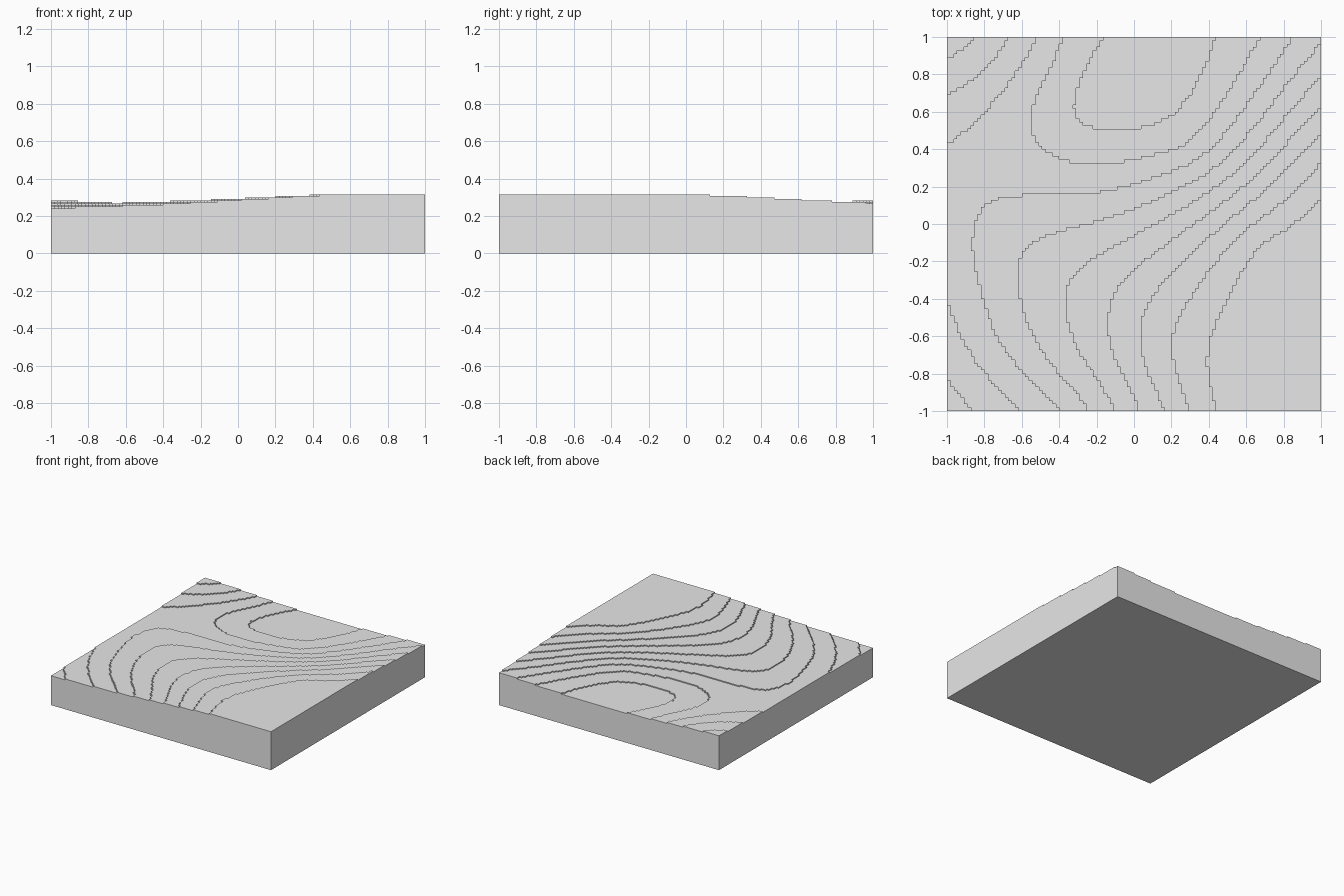
import bpy
import bmesh
import math

CELLS = 110       # terrain cells along each side
FLOOR = 0.241     # height of the lowest terrace
STEP = 0.0083     # rise of each terrace

# A few points along the edge of each terrace, lowest terrace first
CONTOURS = [
    [(-1, -.83), (-.86, -1), (-.16, 1), (-.31, .57), (.24, .62), (.43, 1)],
    [(-1, -.42), (-.83, -.76), (-.6, -1), (-.37, 1), (-.52, .44), (.28, .43), (.67, 1)],
    [(-1, .43), (-.8, .6), (-.52, 1), (-.4, -1), (-.72, -.63), (-.78, .11), (.16, .27), (.85, 1)],
    [(-1, .69), (-.67, 1), (-.24, -1), (-.43, -.77), (-.6, -.15), (1, .97)],
    [(-1, .88), (-.85, 1), (-.1, -1), (-.36, -.35), (1, .8)],
    [(.03, -1), (-.14, -.5), (1, .63)],
    [(.16, -1), (.03, -.6), (1, .48)],
    [(.3, -1), (.2, -.68), (1, .33)],
    [(.44, -1), (.39, -.75), (.48, -.45), (.68, -.11), (.84, -.01), (1, .13)],
]


def kernel(p, q):
    """Thin plate spline kernel."""
    squared = (p[0] - q[0]) ** 2 + (p[1] - q[1]) ** 2
    return squared * math.log(squared) if squared > 0 else 0.0


def solve(rows):
    """Gaussian elimination on an augmented matrix."""
    count = len(rows)
    for i in range(count):
        pivot = max(range(i, count), key=lambda r: abs(rows[r][i]))
        rows[i], rows[pivot] = rows[pivot], rows[i]
        for r in range(count):
            if r != i:
                factor = rows[r][i] / rows[i][i]
                rows[r] = [a - factor * b for a, b in zip(rows[r], rows[i])]
    return [row[-1] / row[i] for i, row in enumerate(rows)]


def fit_surface(samples):
    """Return a smooth height function passing close to the samples."""
    points = [p for p, level in samples]
    rows = []
    for i, (p, level) in enumerate(samples):
        row = [kernel(p, q) for q in points]
        row[i] += 0.01
        rows.append(row + [1, p[0], p[1], level])
    for k in range(3):
        rows.append([(1, p[0], p[1])[k] for p in points] + [0] * 4)
    weights = solve(rows)
    c, cx, cy = weights[-3:]

    def height(x, y):
        bend = sum(w * kernel((x, y), q) for w, q in zip(weights, points))
        return bend + c + cx * x + cy * y
    return height


def make_material(name, value):
    mat = bpy.data.materials.new(name)
    mat.use_nodes = True
    colour = (value, value, value, 1)
    mat.diffuse_color = colour
    for node in mat.node_tree.nodes:
        if node.type == 'BSDF_PRINCIPLED':
            node.inputs['Base Color'].default_value = colour
    return mat


cube = bpy.context.scene.objects.get("Cube")
if cube:
    bpy.data.objects.remove(cube, do_unlink=True)

samples = [(p, level) for level, line in enumerate(CONTOURS, 1) for p in line]
samples.append(((1, -1), 11))
height = fit_surface(samples)

# Solid square base
bm = bmesh.new()
bmesh.ops.create_grid(bm, x_segments=CELLS, y_segments=CELLS, size=1)
for v in bm.verts:
    v.co.z = FLOOR
tops = bm.faces[:]
base = bmesh.ops.extrude_face_region(bm, geom=tops)
for v in base["geom"]:
    if isinstance(v, bmesh.types.BMVert):
        v.co.z = 0
bmesh.ops.recalc_face_normals(bm, faces=bm.faces)

# Raise one terrace after another
for level in range(1, len(CONTOURS) + 1):
    bm.normal_update()
    surface = FLOOR + STEP * (level - 1)
    raised = []
    for f in bm.faces:
        centre = f.calc_center_median()
        if f.normal.z > 0.5 and abs(centre.z - surface) < STEP / 4:
            if height(centre.x, centre.y) >= level:
                raised.append(f)
    result = bmesh.ops.extrude_face_region(bm, geom=raised)
    verts = [g for g in result["geom"] if isinstance(g, bmesh.types.BMVert)]
    bmesh.ops.translate(bm, verts=verts, vec=(0, 0, STEP))

bm.normal_update()
mesh = bpy.data.meshes.new("terraced_terrain")
bm.to_mesh(mesh)
bm.free()
terrain = bpy.data.objects.new("terraced_terrain", mesh)
mesh.materials.append(make_material("light_grey", 0.8))
bpy.context.collection.objects.link(terrain)
